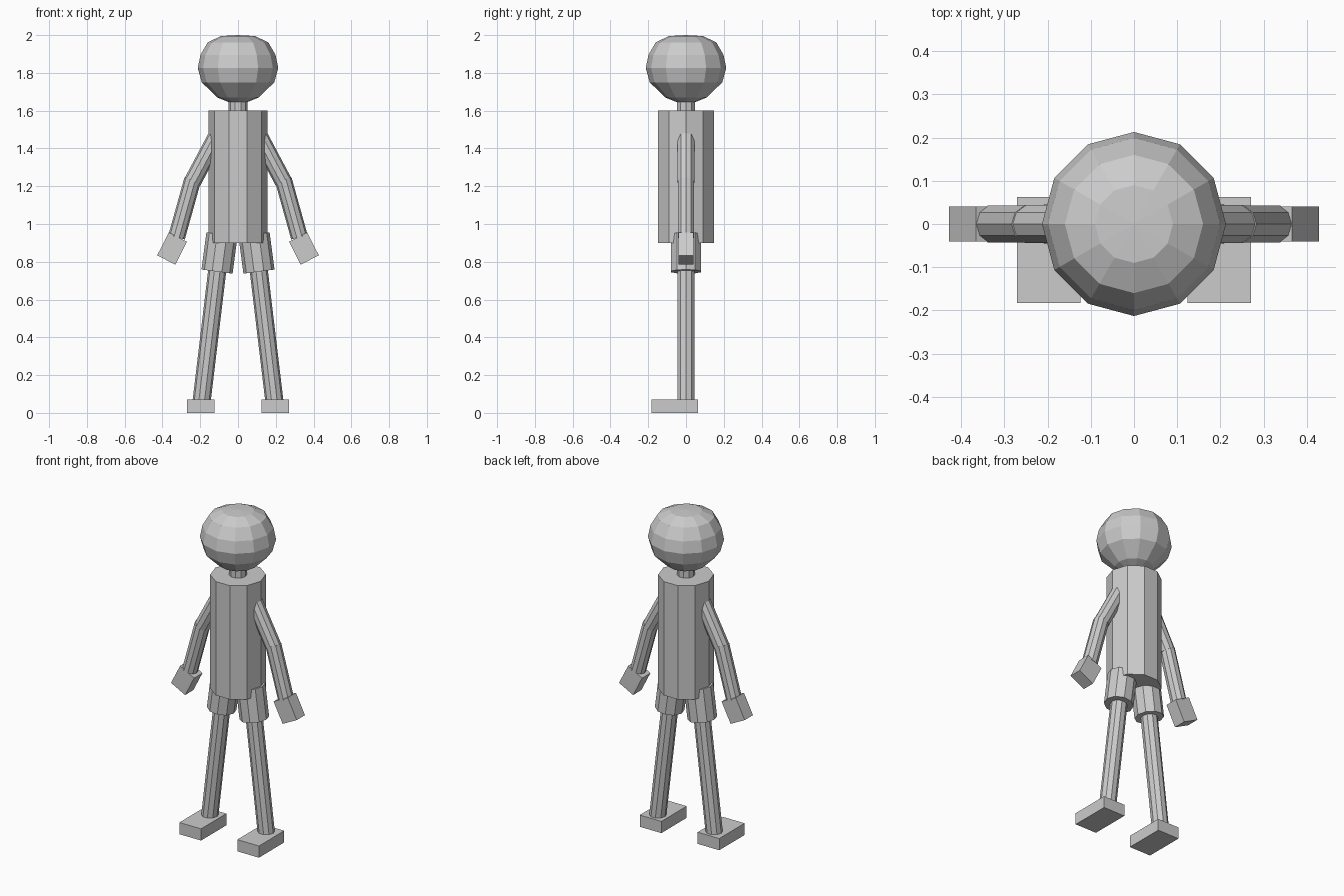
import bpy, bmesh, math
from mathutils import Vector, Matrix

if "Cube" in bpy.data.objects:
    bpy.data.objects.remove(bpy.data.objects["Cube"])


def finish(name, bm):
    bmesh.ops.recalc_face_normals(bm, faces=bm.faces)
    mesh = bpy.data.meshes.new(name)
    bm.to_mesh(mesh)
    bm.free()
    obj = bpy.data.objects.new(name, mesh)
    bpy.context.collection.objects.link(obj)
    return obj


def tube(name, start, end, radius, sides=10):
    """Capped prism between two points, with a corner pointing sideways."""
    a, b = Vector(start), Vector(end)
    d = (b - a).normalized()
    v = Vector((0, 1, 0))
    u = v.cross(d).normalized()
    bm = bmesh.new()
    rings = []
    for p in (a, b):
        rings.append([bm.verts.new(p + radius * (u * math.cos(t) + v * math.sin(t)))
                      for t in (2 * math.pi * i / sides for i in range(sides))])
    for i in range(sides):
        j = (i + 1) % sides
        bm.faces.new((rings[0][i], rings[0][j], rings[1][j], rings[1][i]))
    bm.faces.new(rings[0])
    bm.faces.new(rings[1])
    return finish(name, bm)


def box(name, centre, size, angle=0):
    bm = bmesh.new()
    bmesh.ops.create_cube(bm, size=1, matrix=Matrix.Translation(centre)
                          @ Matrix.Rotation(angle, 4, 'Y')
                          @ Matrix.Diagonal((*size, 1)))
    return finish(name, bm)


def lathe(name, profile, sides):
    bm = bmesh.new()
    verts = [bm.verts.new((r, 0, z)) for r, z in profile]
    edges = [bm.edges.new(p) for p in zip(verts, verts[1:])]
    bmesh.ops.spin(bm, geom=verts + edges, cent=(0, 0, 0), axis=(0, 0, 1),
                   angle=2 * math.pi, steps=sides)
    bmesh.ops.remove_doubles(bm, verts=bm.verts, dist=0.0005)
    return finish(name, bm)


# Head, neck and torso
head = lathe("head", [(0, 2.0), (0.09, 1.995), (0.16, 1.962), (0.199, 1.895),
                      (0.213, 1.825), (0.192, 1.75), (0.11, 1.67),
                      (0.04, 1.642), (0, 1.64)], 12)
tube("neck", (0, 0, 1.56), (0, 0, 1.68), 0.05)
tube("torso", (0, 0, 0.9), (0, 0, 1.6), 0.155)

# Limbs on both sides
for side, s in (("left", 1), ("right", -1)):
    tube(side + "_upper_arm", (s * 0.115, 0, 1.46), (s * 0.24, 0, 1.225), 0.046)
    tube(side + "_forearm", (s * 0.24, 0, 1.235), (s * 0.325, 0, 0.93), 0.045)
    box(side + "_hand", (s * 0.349, 0, 0.87), (0.108, 0.08, 0.136), s * -math.radians(27))
    tube(side + "_shorts_leg", (s * 0.085, 0, 0.945), (s * 0.111, 0, 0.748), 0.083)
    tube(side + "_leg", (s * 0.102, 0, 0.82), (s * 0.194, 0, 0.05), 0.048)
    box(side + "_foot", (s * 0.197, -0.06, 0.036), (0.147, 0.246, 0.072))
